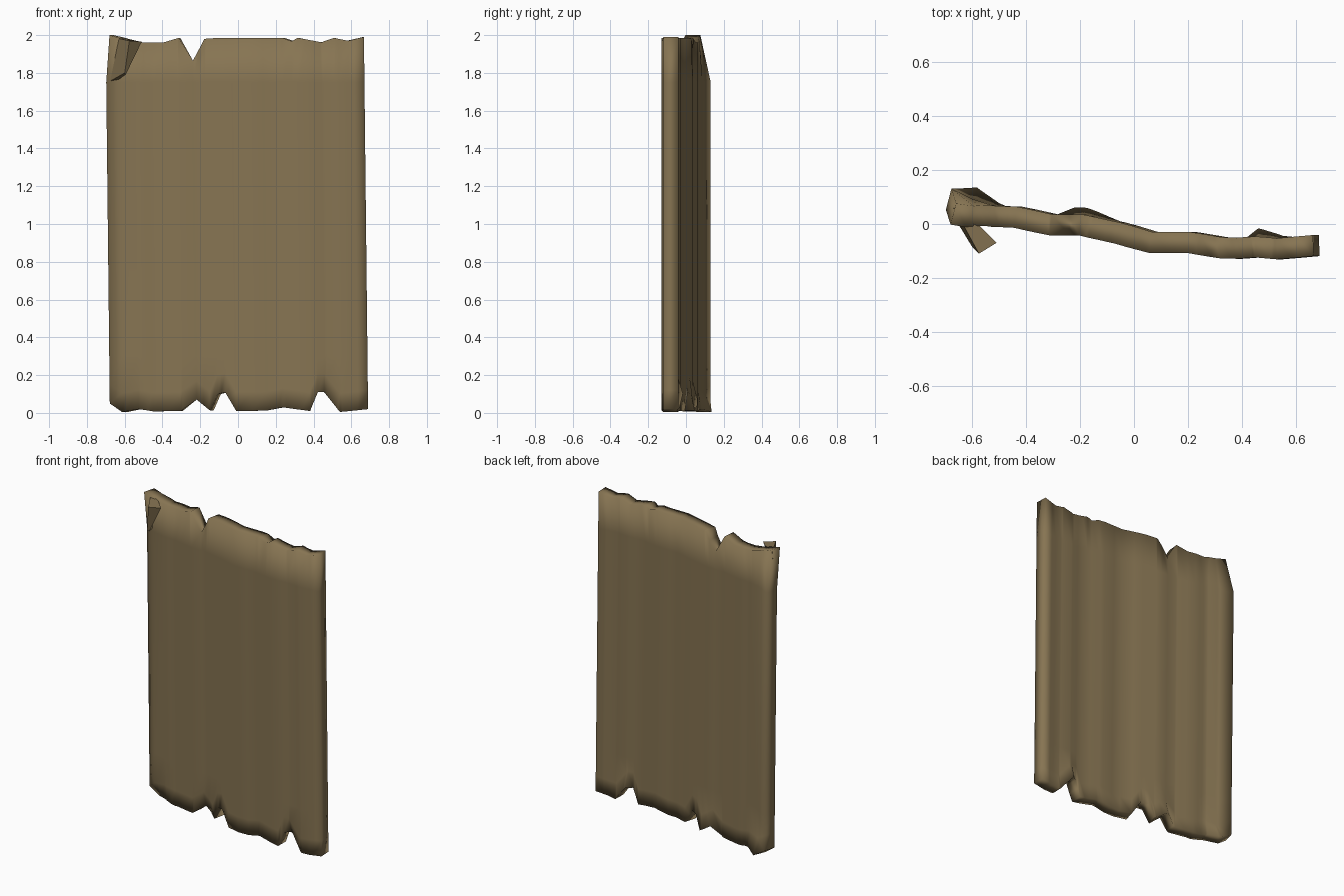
import bpy, bmesh

if "Cube" in bpy.data.objects:
    bpy.data.objects.remove(bpy.data.objects["Cube"])

SHEAR = 0.022      # the sheet leans sideways towards the bottom
THICK = 0.078

# Key points: waviness (x, y), torn top edge (x, z), torn bottom edge (x, z)
WAVE = [(-.69, .092), (-.62, .055), (-.53, .029), (-.44, .025), (-.31, -.003), (-.2, -.003),
        (-.06, -.034), (.06, -.068), (.2, -.068), (.32, -.088), (.38, -.09), (.45, -.085),
        (.53, -.092), (.665, -.08)]
TOP = [(-.69, 2), (-.6, 1.98), (-.5, 1.96), (-.39, 1.96), (-.31, 1.985), (-.24, 1.865),
       (-.17, 1.98), (-.1, 1.985), (.24, 1.985), (.29, 1.968), (.32, 1.985), (.44, 1.962),
       (.51, 1.985), (.58, 1.97), (.665, 1.99)]
BOTTOM = [(-.69, .05), (-.62, .005), (-.54, .02), (-.47, .008), (-.32, .01), (-.24, .07),
          (-.16, .012), (-.12, .1), (-.08, .11), (-.02, .01), (.13, .012), (.22, .03),
          (.36, .01), (.40, .11), (.435, .11), (.52, .005), (.665, .02)]
# Backward curl of the bottom edge (x, y offset)
CURL = [(-.69, 0), (-.63, .045), (-.5, 0), (-.3, 0), (-.23, .03), (-.08, 0), (.4, 0),
        (.44, .03), (.57, 0), (.665, 0)]


def lerp(keys, x):
    for (x0, a), (x1, b) in zip(keys, keys[1:]):
        if x <= x1:
            return a + (b - a) * max(0, (x - x0) / (x1 - x0))
    return keys[-1][1]


mat = bpy.data.materials.new("worn_canvas")
mat.diffuse_color = (0.24, 0.175, 0.085, 1)
mat.use_nodes = True
mat.node_tree.nodes["Principled BSDF"].inputs["Base Color"].default_value = mat.diffuse_color


def finish(name, bm):
    bmesh.ops.recalc_face_normals(bm, faces=bm.faces)
    me = bpy.data.meshes.new(name)
    bm.to_mesh(me)
    bm.free()
    me.materials.append(mat)
    ob = bpy.data.objects.new(name, me)
    bpy.context.collection.objects.link(ob)
    return ob


# Wavy torn sheet: front and back grids joined around the rim
xs = sorted({k[0] for k in WAVE + TOP + BOTTOM} | {.61})
bm = bmesh.new()
sides = []
for s in (-1, 1):
    grid = []
    for x in xs:
        slope = (lerp(WAVE, x + .03) - lerp(WAVE, x - .03)) / .06
        col = []
        low, high = lerp(BOTTOM, x), lerp(TOP, x)
        for i, z in enumerate((low, low + .1, .3, 1.75, high)):
            y = lerp(WAVE, x) + s * THICK / 2
            px = x + SHEAR * (1 - z / 2) - s * slope * THICK / 2
            if i == 0:
                y += lerp(CURL, x)
            if i == 4 and x < -.55:        # top left corner bends forward and inward
                k = (-.55 - x) / .14
                y -= .055 * k
                px += .02 * k
            col.append(bm.verts.new((px, y, z)))
        grid.append(col)
    for a, b in zip(grid, grid[1:]):
        for i in range(4):
            bm.faces.new((a[i], b[i], b[i + 1], a[i + 1]))
    sides.append(grid)


def rim(grid):
    return ([c[0] for c in grid] + grid[-1][1:] + [c[-1] for c in grid[-2::-1]]
            + grid[0][-2:0:-1])


front, back = rim(sides[0]), rim(sides[1])
for i in range(len(front)):
    bm.faces.new((front[i - 1], front[i], back[i], back[i - 1]))
for f in bm.faces:
    f.smooth = True
finish("torn_sheet", bm)

# Folded corner flap at the top left, hinged on the left edge
bm = bmesh.new()
hinge = [(-.688, .06, 1.75), (-.668, .06, 1.99), (-.60, .02, 1.975), (-.64, .03, 1.76)]
free = [(-.60, -.085, 1.80), (-.575, -.11, 1.97), (-.51, -.07, 1.965), (-.595, -.07, 1.79)]
a, b = ([bm.verts.new(p) for p in ring] for ring in (hinge, free))
bm.faces.new(a)
bm.faces.new(b)
for i in range(4):
    bm.faces.new((a[i - 1], a[i], b[i], b[i - 1]))
finish("folded_corner", bm)
